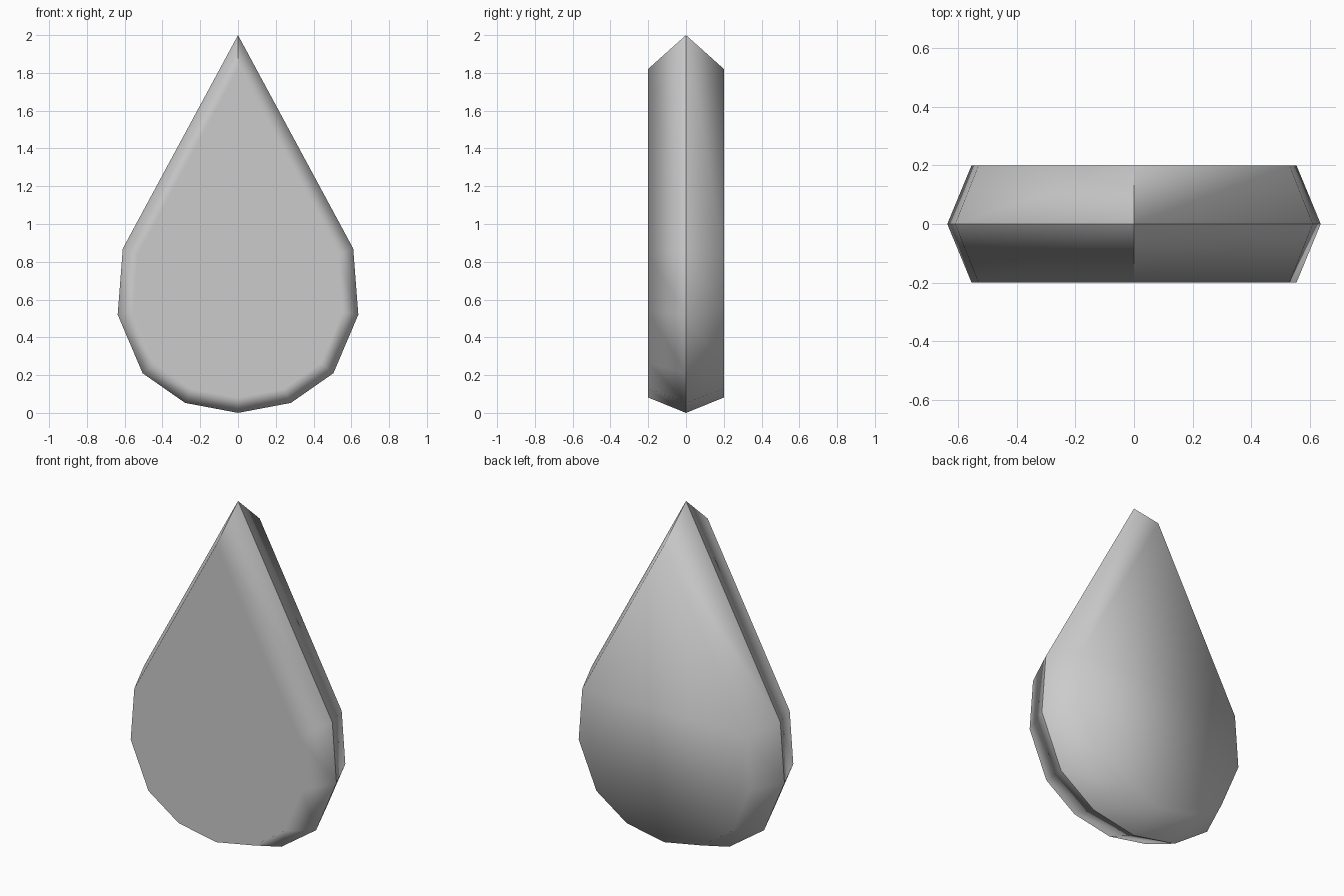
import bpy
import bmesh

if "Cube" in bpy.data.objects:
    bpy.data.objects.remove(bpy.data.objects["Cube"], do_unlink=True)

# Single grey material
grey = bpy.data.materials.new("plain grey")
grey.use_nodes = True
colour = (0.6, 0.6, 0.6, 1.0)
grey.diffuse_color = colour
grey.node_tree.nodes["Principled BSDF"].inputs["Base Color"].default_value = colour

# Half outline of the drop from tip to bottom, mirrored to close the loop
half = [(0, 2), (0.61, 0.87), (0.637, 0.52), (0.505, 0.21), (0.28, 0.053), (0, 0)]
outline = half + [(-x, z) for x, z in reversed(half[1:-1])]
PIVOT_Z, DEPTH, CAP_SCALE = 0.625, 0.2, 0.87

bm = bmesh.new()


def ring(y, scale):
    """One drop-shaped loop at depth y, scaled about the pivot."""
    return [bm.verts.new((x * scale, y, PIVOT_Z + (z - PIVOT_Z) * scale))
            for x, z in outline]


# Front rim, widest middle ridge and back rim
rings = [ring(-DEPTH, CAP_SCALE), ring(0, 1), ring(DEPTH, CAP_SCALE)]
count = len(outline)
for a, b in zip(rings, rings[1:]):
    for i in range(count):
        j = (i + 1) % count
        bm.faces.new((a[i], a[j], b[j], b[i]))
bm.faces.new(rings[0])
bm.faces.new(rings[2])
bmesh.ops.recalc_face_normals(bm, faces=bm.faces)

# Smooth bevels, with a crisp middle ridge and tip
for face in bm.faces:
    face.smooth = True
ridge, tips = set(rings[1]), {r[0] for r in rings}
for edge in bm.edges:
    ends = set(edge.verts)
    edge.smooth = not (ends <= ridge or ends <= tips)

mesh = bpy.data.meshes.new("drop_body")
bm.to_mesh(mesh)
bm.free()
mesh.materials.append(grey)
drop = bpy.data.objects.new("drop_body", mesh)
bpy.context.collection.objects.link(drop)

# Flat-looking front cap that blends into its bevel
front = drop.vertex_groups.new(name="front_rim")
front.add(list(range(count)), 1.0, "REPLACE")
weighted = drop.modifiers.new("flat_front_shading", "WEIGHTED_NORMAL")
weighted.mode = "FACE_AREA"
weighted.weight = 100
weighted.keep_sharp = True
weighted.vertex_group = front.name
